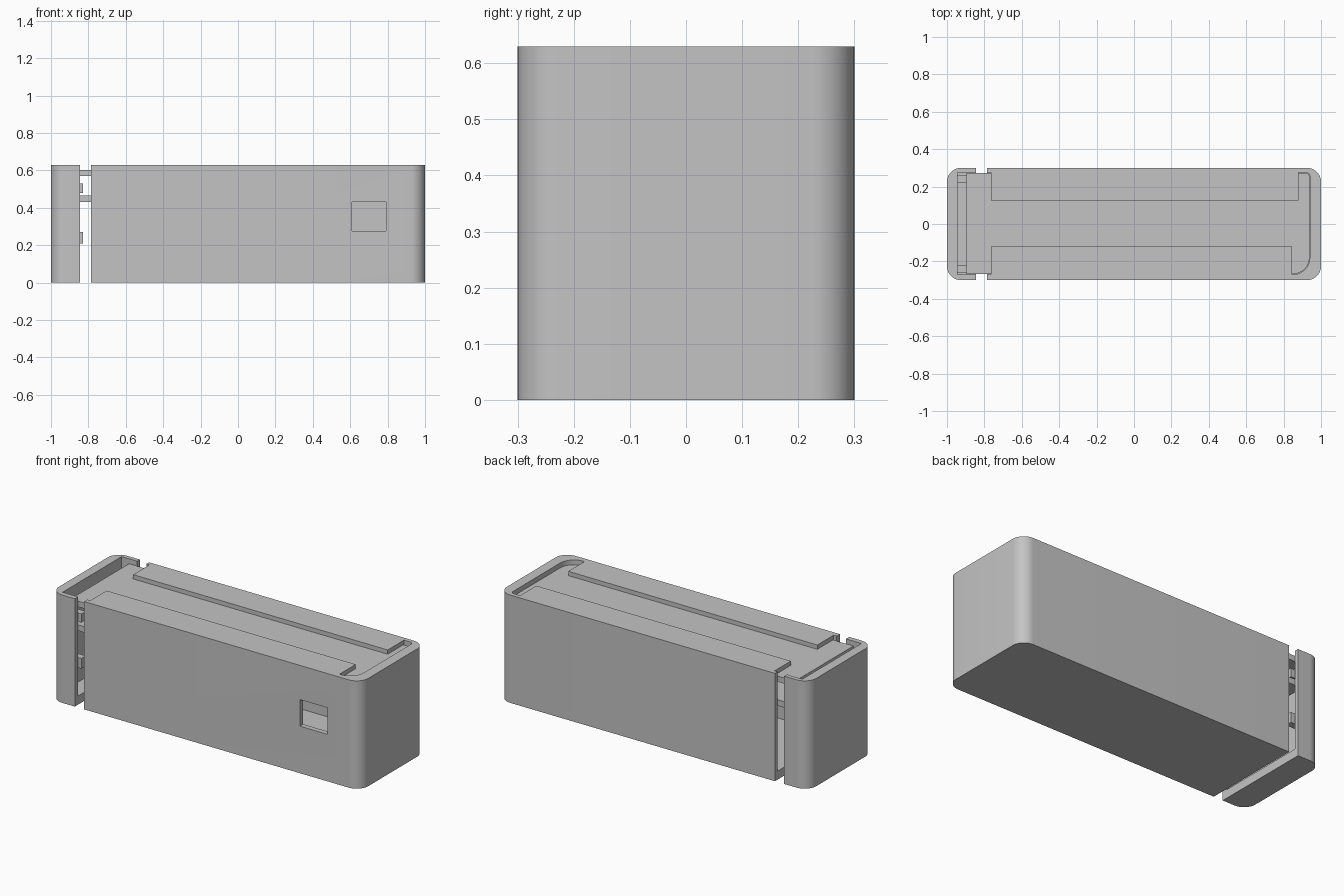
import bpy, bmesh, math

if "Cube" in bpy.data.objects:
    bpy.data.objects.remove(bpy.data.objects["Cube"], do_unlink=True)

GREY = bpy.data.materials.new("plain_grey")
GREY.use_nodes = True
colour = (0.55, 0.55, 0.55, 1)
GREY.diffuse_color = colour
GREY.node_tree.nodes["Principled BSDF"].inputs["Base Color"].default_value = colour


def outline(x0, x1, y0, y1, radii=(0, 0, 0, 0)):
    """Rectangle with a radius for each corner, anticlockwise from x0, y0."""
    corners = [(x0, y0, 1, 1), (x1, y0, -1, 1), (x1, y1, -1, -1), (x0, y1, 1, -1)]
    pts = []
    for i, ((x, y, sx, sy), r) in enumerate(zip(corners, radii)):
        if r == 0:
            pts.append((x, y))
            continue
        steps = 12
        for k in range(steps + 1):
            a = math.pi + (i + k / steps) * math.pi / 2
            pts.append((x + sx * r + r * math.cos(a), y + sy * r + r * math.sin(a)))
    return pts


def prism(name, pts, z0, z1):
    """Extrude a flat outline between two heights."""
    bm = bmesh.new()
    face = bm.faces.new([bm.verts.new((x, y, z0)) for x, y in pts])
    top = bmesh.ops.extrude_face_region(bm, geom=[face])["geom"]
    bmesh.ops.translate(bm, vec=(0, 0, z1 - z0),
                        verts=[v for v in top if isinstance(v, bmesh.types.BMVert)])
    bmesh.ops.recalc_face_normals(bm, faces=bm.faces)
    mesh = bpy.data.meshes.new(name)
    bm.to_mesh(mesh)
    bm.free()
    mesh.materials.append(GREY)
    ob = bpy.data.objects.new(name, mesh)
    bpy.context.collection.objects.link(ob)
    return ob


def activate(ob):
    bpy.ops.object.select_all(action="DESELECT")
    ob.select_set(True)
    bpy.context.view_layer.objects.active = ob


def cut(ob, pts, z0, z1):
    """Cut a prism out of a part."""
    cutter = prism("cutter", pts, z0, z1)
    cutter.hide_render = True
    mod = ob.modifiers.new("cut", "BOOLEAN")
    mod.operation, mod.solver, mod.object = "DIFFERENCE", "EXACT", cutter
    activate(ob)
    bpy.ops.object.modifier_apply(modifier=mod.name)
    bpy.data.objects.remove(cutter, do_unlink=True)


H, HALF, R = 0.63, 0.3, 0.075
FLOOR, LID_TOP = 0.05, 0.605

# Main case, open towards the end cap
body = prism("main_case", outline(-0.785, 1, -HALF, HALF, (0, R, R, 0)), 0, H)
cut(body, outline(-0.9, 0.94, -0.27, 0.275, (0, 0.09, 0.02, 0)), FLOOR, LID_TOP)

# Top opening, leaving two long retaining flanges
arc = outline(0.845, 0.94, -0.27, 0.275, (0, 0.09, 0.02, 0))
opening = ([(-0.9, -0.27), (-0.765, -0.27), (-0.765, -0.12), (0.845, -0.12)]
           + arc[:-1]
           + [(0.88, 0.275), (0.88, 0.125), (-0.765, 0.125), (-0.765, 0.275), (-0.9, 0.275)])
cut(body, opening, LID_TOP - 0.005, H + 0.1)

# Port in the front wall
cut(body, outline(0.61, 0.79, -0.4, -0.2), 0.275, 0.43)

# Separate end cap, hollow and open on top
cap = prism("end_cap", outline(-1, -0.845, -HALF, HALF, (R, 0, 0, R)), 0, H)
cut(cap, outline(-0.945, -0.8, -0.27, 0.275), FLOOR, H + 0.1)

# Sliding lid and inner shelf bridge the gap
prism("sliding_lid", outline(-0.895, 0.938, -0.267, 0.272, (0, 0.088, 0.02, 0)), 0.57, LID_TOP - 0.002)
prism("inner_shelf", outline(-0.895, 0.938, -0.267, 0.272, (0, 0.088, 0.02, 0)), 0.43, 0.465)

# Small clips on the inner side of the cap
for z0, z1 in ((0.48, 0.53), (0.21, 0.27)):
    for side in (-1, 1):
        y = side * 0.24
        prism("cap_clip", outline(-0.95, -0.83, y - 0.02, y + 0.02), z0, z1)

for ob in list(bpy.context.scene.objects):
    if ob.type == "MESH":
        activate(ob)
        bpy.ops.object.shade_smooth_by_angle(angle=math.radians(30))
